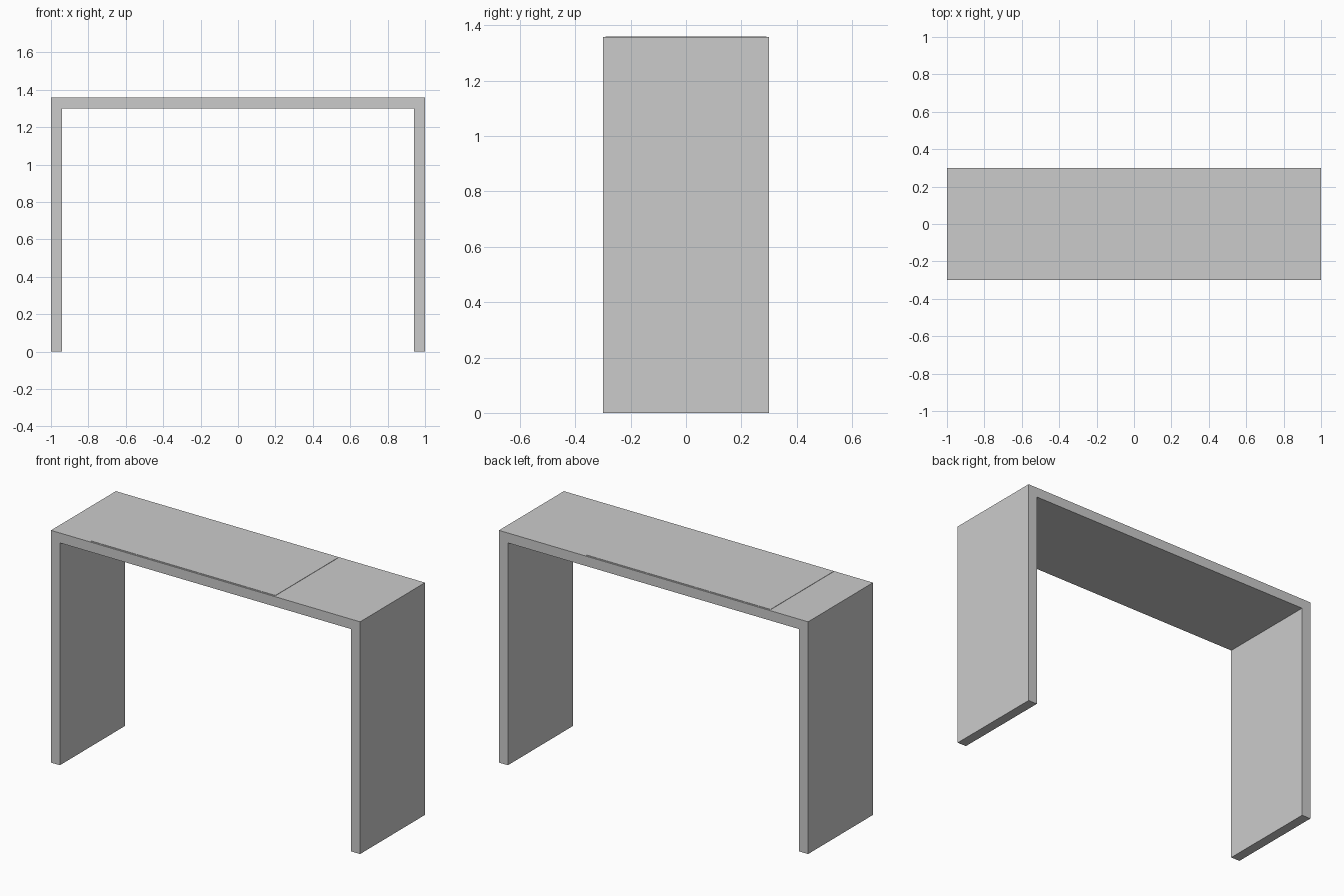
import bpy, bmesh

if "Cube" in bpy.data.objects:
    bpy.data.objects.remove(bpy.data.objects["Cube"])

W, D, H, T = 1.0, 0.3, 1.358, 0.058   # half width, half depth, height, board thickness


def extrude_profile(name, points, y0, y1):
    """Extrude an x-z outline along y."""
    bm = bmesh.new()
    face = bm.faces.new([bm.verts.new((x, y0, z)) for x, z in points])
    ext = bmesh.ops.extrude_face_region(bm, geom=[face])
    verts = [g for g in ext["geom"] if isinstance(g, bmesh.types.BMVert)]
    bmesh.ops.translate(bm, verts=verts, vec=(0, y1 - y0, 0))
    bmesh.ops.recalc_face_normals(bm, faces=bm.faces)
    mesh = bpy.data.meshes.new(name)
    bm.to_mesh(mesh)
    bm.free()
    obj = bpy.data.objects.new(name, mesh)
    bpy.context.collection.objects.link(obj)
    return obj


# Continuous desk body: two slab legs and the top, as one U-shaped outline
half = [(W, H), (W, 0), (W - T, 0), (W - T, H - T)]
outline = half + [(-x, z) for x, z in reversed(half)]
extrude_profile("desk_frame", outline, -D, D)

# Very thin off-centre panel lying on the top
panel = [(-0.75, H), (0.445, H), (0.445, H + 0.002), (-0.75, H + 0.002)]
extrude_profile("top_panel", panel, -0.29, 0.29)
